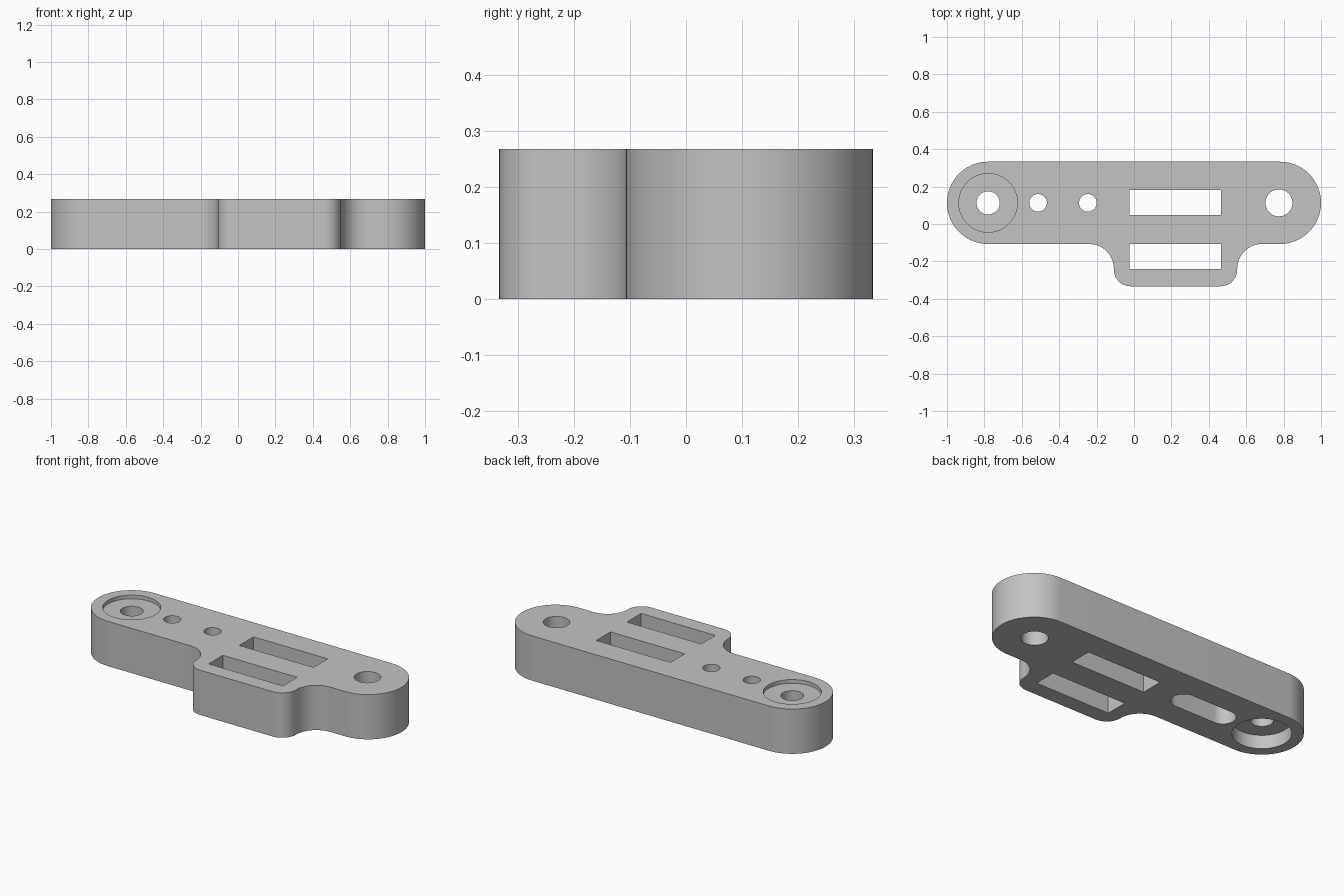
import bpy
import bmesh
from math import cos, sin, radians

if "Cube" in bpy.data.objects:
    bpy.data.objects.remove(bpy.data.objects["Cube"], do_unlink=True)

HEIGHT = 0.267
AXIS_Y = 0.113   # line through the round ends and holes
END_X = 0.78
OVER = 0.05      # how far cutters stick out


def material(name, value):
    mat = bpy.data.materials.new(name)
    mat.use_nodes = True
    colour = (value, value, value, 1)
    mat.diffuse_color = colour
    mat.node_tree.nodes["Principled BSDF"].inputs["Base Color"].default_value = colour
    return mat


def arc(x, y, r, start, end, steps=16):
    angles = [radians(start + (end - start) * i / steps) for i in range(steps + 1)]
    return [(x + r * cos(a), y + r * sin(a)) for a in angles]


def prism(name, outline, z0, z1):
    """Extrude a counter-clockwise outline from z0 to z1."""
    bm = bmesh.new()
    face = bm.faces.new([bm.verts.new((x, y, z0)) for x, y in outline])
    top = bmesh.ops.extrude_face_region(bm, geom=[face])["geom"]
    verts = [v for v in top if isinstance(v, bmesh.types.BMVert)]
    bmesh.ops.translate(bm, vec=(0, 0, z1 - z0), verts=verts)
    bmesh.ops.recalc_face_normals(bm, faces=bm.faces)
    mesh = bpy.data.meshes.new(name)
    bm.to_mesh(mesh)
    bm.free()
    obj = bpy.data.objects.new(name, mesh)
    bpy.context.collection.objects.link(obj)
    obj.data.materials.append(grey)
    return obj


def select(obj):
    bpy.ops.object.select_all(action="DESELECT")
    obj.select_set(True)
    bpy.context.view_layer.objects.active = obj


def cut(body, outline, z0=-OVER, z1=HEIGHT + OVER):
    cutter = prism("cutter", outline, z0, z1)
    mod = body.modifiers.new("cut", "BOOLEAN")
    mod.operation = "DIFFERENCE"
    mod.solver = "EXACT"
    mod.object = cutter
    select(body)
    bpy.ops.object.modifier_apply(modifier=mod.name)
    bpy.data.objects.remove(cutter, do_unlink=True)


def capsule(x0, x1, r):
    return arc(x0, AXIS_Y, r, 90, 270, 24) + arc(x1, AXIS_Y, r, -90, 90, 24)


def circle(x, r):
    return arc(x, AXIS_Y, r, 0, 360, 48)[:-1]


grey = material("plain grey", 0.55)

# Long bar with round ends and a filleted tab at the front
outline = (
    arc(-END_X, AXIS_Y, 0.22, 90, 270, 40)
    + arc(-0.24, -0.239, 0.132, 90, 0)
    + arc(-0.018, -0.243, 0.09, 180, 270)
    + arc(0.462, -0.243, 0.09, 270, 360)
    + arc(0.684, -0.239, 0.132, 180, 90)
    + arc(END_X, AXIS_Y, 0.22, -90, 90, 40)
)
plate = prism("mounting_plate", outline, 0, HEIGHT)

# Through holes at both ends
cut(plate, circle(-END_X, 0.062))
cut(plate, circle(0.775, 0.072))

# Shallow top and deeper bottom counterbores at the right-hand end
cut(plate, circle(-END_X, 0.157), HEIGHT - 0.022, HEIGHT + OVER)
cut(plate, circle(-END_X, 0.157), -OVER, 0.08)

# Two screw holes opening into a rounded pocket underneath
for x in (-0.513, -0.247):
    cut(plate, circle(x, 0.047))
cut(plate, capsule(-0.513, -0.247, 0.07), -OVER, 0.15)

# Pair of rectangular slots
for y0, y1 in ((0.048, 0.182), (-0.24, -0.106)):
    cut(plate, [(-0.025, y0), (0.464, y0), (0.464, y1), (-0.025, y1)])

select(plate)
bpy.ops.object.shade_smooth_by_angle(angle=radians(30))
